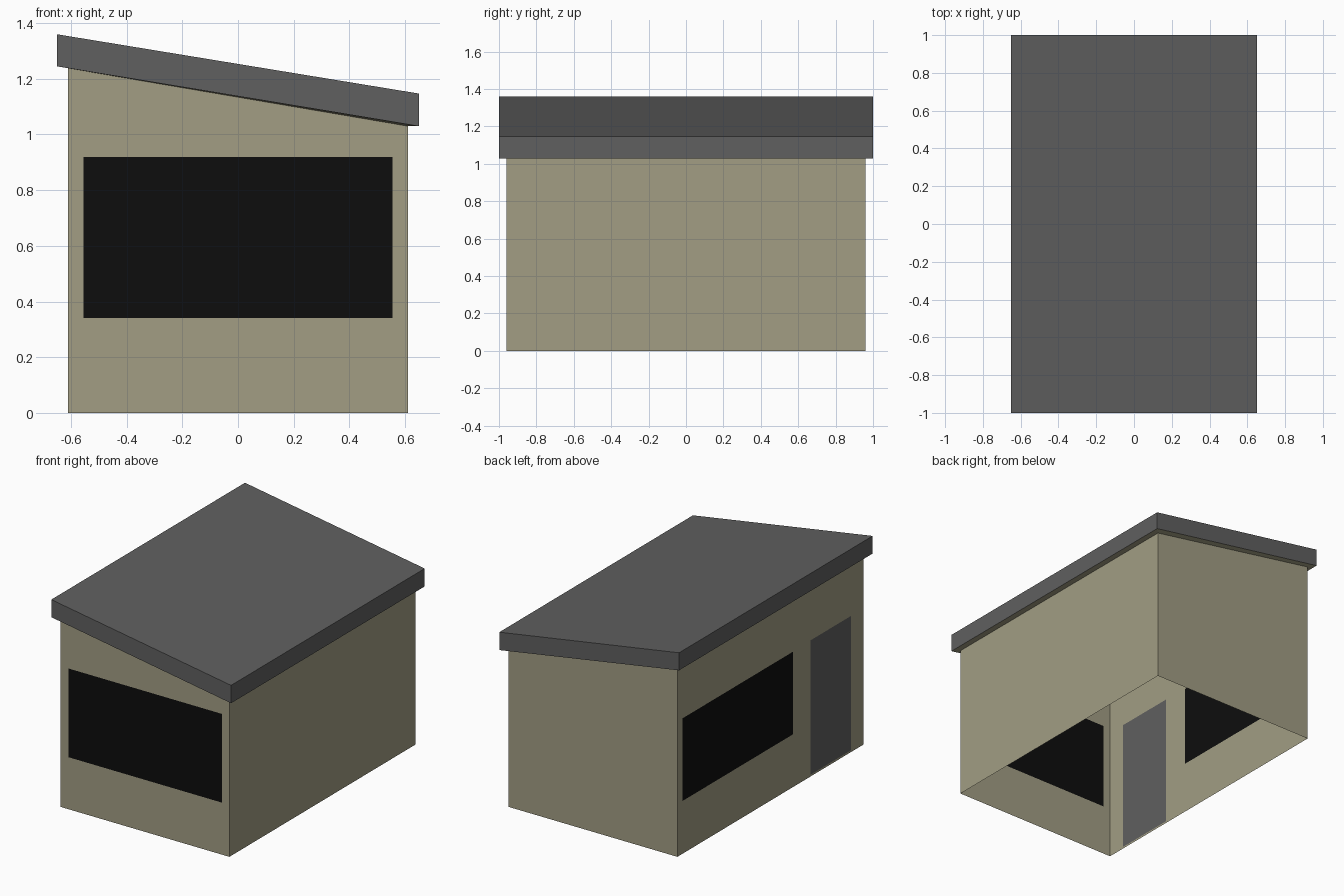
import bpy, bmesh
from mathutils import Vector

if "Cube" in bpy.data.objects:
    bpy.data.objects.remove(bpy.data.objects["Cube"])


def material(name, r, g, b):
    m = bpy.data.materials.new(name)
    m.diffuse_color = (r, g, b, 1)
    m.use_nodes = True
    m.node_tree.nodes["Principled BSDF"].inputs["Base Color"].default_value = m.diffuse_color
    return m


PLASTER = material("plaster", 0.36, 0.34, 0.23)
GREY = material("dark_grey", 0.115, 0.115, 0.115)
BLACK = material("black_glass", 0.004, 0.004, 0.004)


def make_object(name, faces, mat):
    bm = bmesh.new()
    for f in faces:
        bm.faces.new([bm.verts.new(p) for p in f])
    bmesh.ops.remove_doubles(bm, verts=bm.verts, dist=0.0005)
    mesh = bpy.data.meshes.new(name)
    bm.to_mesh(mesh)
    bm.free()
    mesh.materials.append(mat)
    bpy.context.collection.objects.link(bpy.data.objects.new(name, mesh))


def ring(hx, hy, z_left, z_right):
    """Four corners, counter-clockwise from above, tilted along x."""
    return [Vector(p) for p in ((-hx, -hy, z_left), (hx, -hy, z_right),
                                (hx, hy, z_right), (-hx, hy, z_left))]


def band(low, high):
    """Four quads joining two corner rings."""
    return [(low[i], low[(i + 1) % 4], high[(i + 1) % 4], high[i]) for i in range(4)]


def wall(a, b, top_a, top_b, openings):
    """Grid wall from a to b with openings (u0, u1, z0, z1) left out."""
    length = (b - a).length
    us = sorted({0, length, *(u for o in openings for u in o[:2])})
    zs = sorted({0, *(z for o in openings for z in o[2:])}) + [None]

    def point(u, z):
        t = u / length
        p = a.lerp(b, t)
        p.z = top_a + (top_b - top_a) * t if z is None else z
        return p

    def quad(u0, u1, z0, z1):
        return [point(u0, z0), point(u1, z0), point(u1, z1), point(u0, z1)]

    faces = []
    for u0, u1 in zip(us, us[1:]):
        for z0, z1 in zip(zs, zs[1:]):
            inside = any(o[0] <= u0 and u1 <= o[1] and o[2] <= z0
                         and z1 is not None and z1 <= o[3] for o in openings)
            if not inside:
                faces.append(quad(u0, u1, z0, z1))
    return faces, [quad(*o) for o in openings]


base = ring(0.61, 0.96, 0, 0)
wall_top = ring(0.61, 0.96, 1.238, 1.03)
eave_low = ring(0.65, 1.0, 1.245, 1.03)
eave_high = ring(0.65, 1.0, 1.36, 1.147)

# Walls with openings: front window; left-side window and door
openings = [[(0.055, 1.165, 0.34, 0.92)], [], [],
            [(0.052, 1.193, 0.345, 0.885), (1.375, 1.795, 0.012, 0.89)]]
shell, panels = [], []
for i in range(4):
    j = (i + 1) % 4
    faces, fills = wall(base[i], base[j], wall_top[i].z, wall_top[j].z, openings[i])
    shell += faces
    panels += fills
make_object("walls", shell, PLASTER)
make_object("front_window", panels[0:1], BLACK)
make_object("side_window", panels[1:2], BLACK)
make_object("door", panels[2:3], GREY)

# Soffit under the overhang, then the sloping roof slab
make_object("soffit", band(wall_top, eave_low), PLASTER)
make_object("roof", band(eave_low, eave_high) + [eave_high], GREY)
